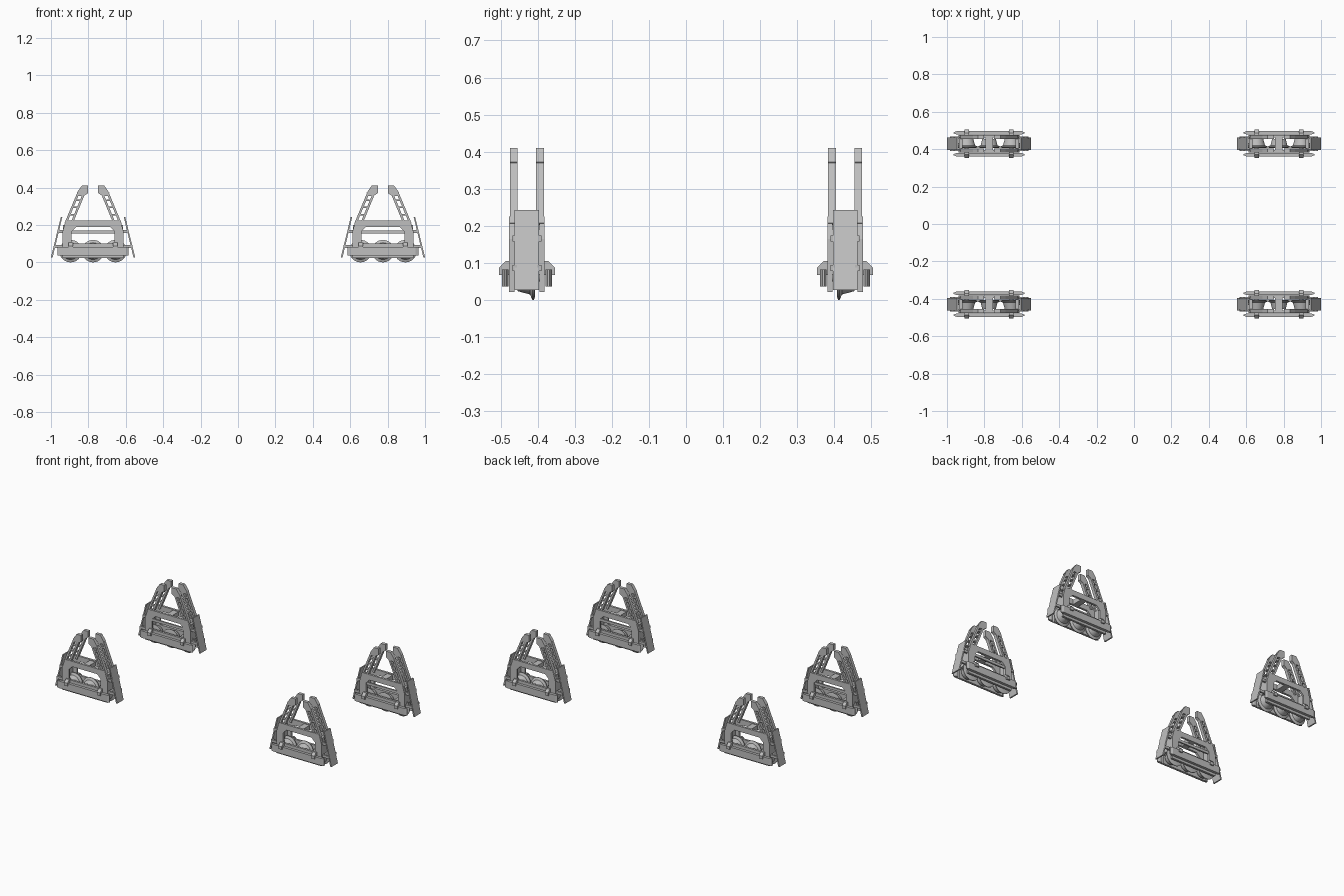
import bpy, bmesh, math
from mathutils import Matrix, Vector

cube = bpy.data.objects.get("Cube")
if cube:
    bpy.data.objects.remove(cube)

grey = bpy.data.materials.new("plain_grey")
grey.use_nodes = True
grey.diffuse_color = (0.52, 0.52, 0.52, 1)
grey.node_tree.nodes["Principled BSDF"].inputs["Base Color"].default_value = grey.diffuse_color

parts = {}


def part(name):
    return parts.setdefault(name, bmesh.new())


def prism(bm, pts, lo, hi, axis="y"):
    """Extrude a profile (x,z along y, or y,z along x) from lo to hi."""
    def at(p, t):
        return (p[0], t, p[1]) if axis == "y" else (t, p[0], p[1])
    a = [bm.verts.new(at(p, lo)) for p in pts]
    b = [bm.verts.new(at(p, hi)) for p in pts]
    faces = [bm.faces.new(a), bm.faces.new(b)]
    for i in range(len(pts)):
        j = (i + 1) % len(pts)
        faces.append(bm.faces.new((a[i], a[j], b[j], b[i])))
    bmesh.ops.recalc_face_normals(bm, faces=faces)


def rect(x0, x1, z0, z1):
    return [(x0, z0), (x1, z0), (x1, z1), (x0, z1)]


def strip(p, q, width):
    """Four corners of a thin bar between two points."""
    p, q = Vector(p), Vector(q)
    n = (q - p).orthogonal().normalized() * width / 2
    return [tuple(v) for v in (p - n, q - n, q + n, p + n)]


def both_x(bm, pts, lo, hi):
    for s in (-1, 1):
        prism(bm, [(s * x, z) for x, z in pts], lo, hi)


def lathe(bm, profile, x, z, steps=32):
    """Spin a (y, radius) profile about a cross axle."""
    verts = [bm.verts.new((x, y, z + r)) for y, r in profile]
    edges = [bm.edges.new(e) for e in zip(verts, verts[1:])]
    bmesh.ops.spin(bm, geom=verts + edges, cent=(x, 0, z), axis=(0, 1, 0),
                   angle=math.tau, steps=steps, use_duplicate=False)


# Side frames: a chamfered plate with a wide opening
outer = [(-.163, .022), (.163, .022), (.163, .165), (.145, .225), (-.145, .225), (-.163, .165)]
inner = [(-.115, .1), (.115, .1), (.115, .165), (.09, .19), (-.09, .19), (-.115, .165)]
frame = part("side_frames")
for s in (-1, 1):
    for i in range(6):
        j = (i + 1) % 6
        prism(frame, [outer[i], outer[j], inner[j], inner[i]], *sorted((s * .034, s * .048)))

# Cross members joining the two frames
cross = part("cross_members")
prism(cross, rect(-.02, .02, .19, .22), -.034, .034)
both_x(cross, rect(.142, .16, .09, .2), -.034, .034)

# Thin tie bar across the inner opening
prism(part("tie_bar"), rect(-.13, .13, .153, .17), -.046, -.036)

# Outer rails with pointed ends, carried by sloped brackets
for s in (-1, 1):
    rail = [(-.19, .056), (-.175, .05), (.175, .05), (.19, .056),
            (.19, .061), (.175, .067), (-.175, .067), (-.19, .061)]
    bm = part("outer_rails")
    a = [bm.verts.new((x, s * y, .036)) for x, y in rail]
    b = [bm.verts.new((x, s * y, .082)) for x, y in rail]
    faces = [bm.faces.new(a), bm.faces.new(b)]
    for i in range(8):
        faces.append(bm.faces.new((a[i], a[i - 1], b[i - 1], b[i])))
    bmesh.ops.recalc_face_normals(bm, faces=faces)
    bracket = [(.04, .068), (.075, .068), (.075, .088), (.058, .105), (.04, .105)]
    for x in (-.118, .118):
        prism(part("rail_brackets"), [(s * y, z) for y, z in bracket], x - .012, x + .012, "x")

# Ladder arms leaning inwards, each topped by a solid block
arms, blocks = part("ladder_arms"), part("arm_blocks")
out_lo, out_hi = Vector((-.148, .205)), Vector((-.079, .37))
in_lo, in_hi = Vector((-.116, .205)), Vector((-.05, .365))
for s in (-1, 1):
    y = sorted((s * .025, s * .046))
    both_x(arms, strip(out_lo, out_hi, .012), *y)
    both_x(arms, strip(in_lo, in_hi, .012), *y)
    for t in (.3, .55, .78):
        both_x(arms, strip(out_lo.lerp(out_hi, t), in_lo.lerp(in_hi, t), .008), *y)
    both_x(blocks, [(-.027, .41), (-.06, .41), (-.087, .372), (-.077, .355),
                    (-.05, .355), (-.027, .37)], *y)

# Sloped end shields and their mounting struts
both_x(part("end_shields"), [(-.172, .243), (-.164, .243), (-.216, .027), (-.225, .027)], -.033, .033)
for s in (-1, 1):
    y = sorted((s * .027, s * .039))
    both_x(part("shield_struts"), rect(-.189, -.155, .158, .174), *y)
    both_x(part("shield_struts"), rect(-.21, -.155, .078, .094), *y)

# Three flanged wheels with dished faces, on axles
wheel = [(-.022, 0), (-.022, .05), (-.019, .06), (-.015, .06), (-.008, .045), (.026, .036),
         (.026, .03), (.012, .026), (.012, .014), (.03, .012), (.03, 0)]
for x in (-.12, 0, .12):
    lathe(part("wheels"), wheel, x, .06)
    lathe(part("axles"), [(-.046, 0), (-.046, .01), (.046, .01), (.046, 0)], x, .06, 16)

# Finish each part mesh, then place it on all four trucks
for name, bm in parts.items():
    if name in ("wheels", "axles"):
        bmesh.ops.remove_doubles(bm, verts=bm.verts, dist=1e-5)
        bmesh.ops.recalc_face_normals(bm, faces=bm.faces)
    mesh = bpy.data.meshes.new(name)
    bm.to_mesh(mesh)
    bm.free()
    mesh.materials.append(grey)
    if name in ("wheels", "axles"):
        mesh.shade_smooth()
        mesh.set_sharp_from_angle(angle=math.radians(30))
    for sx, side in ((-1, "right"), (1, "left")):
        for sy, end in ((-1, "front"), (1, "back")):
            obj = bpy.data.objects.new(f"{end}_{side}_{name}", mesh)
            turn = Matrix.Rotation(0 if sy > 0 else math.pi, 4, "Z")
            obj.matrix_world = Matrix.Translation((sx * .775, sy * .429, 0)) @ turn
            bpy.context.collection.objects.link(obj)
